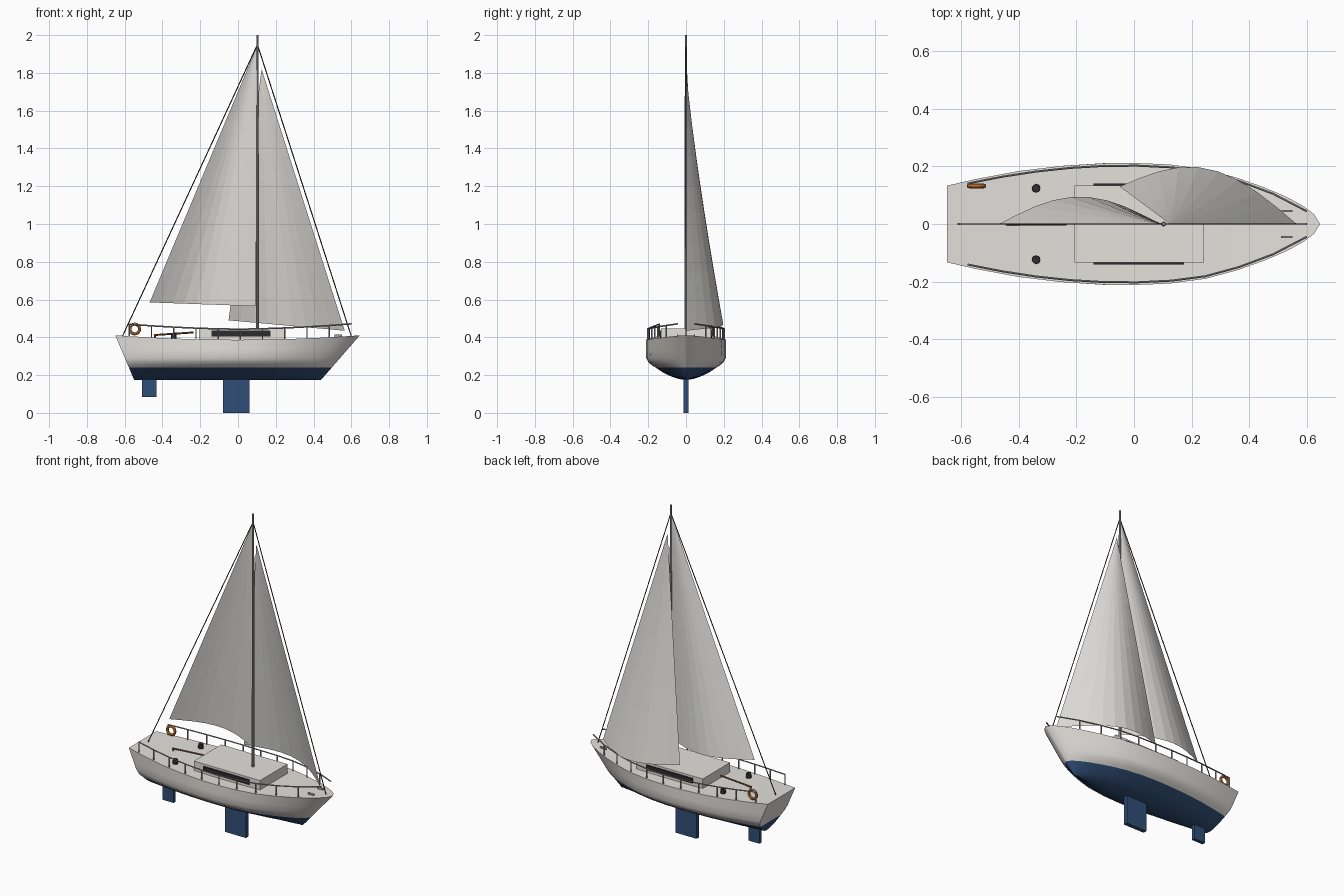
import bpy, bmesh, math
from mathutils import Vector

if "Cube" in bpy.data.objects:
    bpy.data.objects.remove(bpy.data.objects["Cube"])


def material(name, r, g, b):
    m = bpy.data.materials.new(name)
    m.use_nodes = True
    m.diffuse_color = (r, g, b, 1)
    m.node_tree.nodes["Principled BSDF"].inputs["Base Color"].default_value = (r, g, b, 1)
    return m


WHITE = material("hull_white", 0.78, 0.76, 0.72)
BLUE = material("bottom_blue", 0.03, 0.075, 0.18)
SAIL = material("sail_cloth", 0.74, 0.73, 0.70)
METAL = material("metal_grey", 0.35, 0.35, 0.35)
DARK = material("dark_fittings", 0.025, 0.025, 0.03)
ORANGE = material("buoy_orange", 0.75, 0.25, 0.05)
WOOD = material("tiller_wood", 0.25, 0.11, 0.04)


def finish(name, bm, *mats, smooth=False):
    bmesh.ops.recalc_face_normals(bm, faces=bm.faces)
    me = bpy.data.meshes.new(name)
    bm.to_mesh(me)
    bm.free()
    ob = bpy.data.objects.new(name, me)
    bpy.context.collection.objects.link(ob)
    for m in mats:
        me.materials.append(m)
    if smooth:
        bpy.ops.object.select_all(action='DESELECT')
        ob.select_set(True)
        bpy.context.view_layer.objects.active = ob
        bpy.ops.object.shade_smooth_by_angle(angle=math.radians(32))
    return ob


def box(name, lo, hi, mat):
    bm = bmesh.new()
    lo, hi = Vector(lo), Vector(hi)
    bmesh.ops.create_cube(bm, size=1)
    for v in bm.verts:
        v.co = (lo + hi) / 2 + v.co * (hi - lo)
    return finish(name, bm, mat)


def add_rod(bm, a, b, r1, r2=None, sides=8):
    a, b = Vector(a), Vector(b)
    d = b - a
    turn = d.to_track_quat('Z', 'Y').to_matrix().to_4x4()
    turn.translation = (a + b) / 2
    bmesh.ops.create_cone(bm, cap_ends=True, segments=sides, radius1=r1,
                          radius2=r1 if r2 is None else r2, depth=d.length, matrix=turn)


def rod(name, a, b, mat, r1, r2=None, sides=8):
    bm = bmesh.new()
    add_rod(bm, a, b, r1, r2, sides)
    return finish(name, bm, mat, smooth=True)


# Hull plan: deck position and half beam at each station
PLAN = [(-.65, .133), (-.55, .156), (-.4, .184), (-.25, .202), (-.1, .211), (0, .212),
        (.12, .207), (.25, .19), (.36, .16), (.45, .128), (.53, .094), (.59, .061),
        (.625, .034), (.645, .002)]
# Section: fraction of half beam and height below the deck
SECTION = [(1, .335), (.995, .29), (.94, .268), (.85, .252), (.76, .24),
           (.56, .212), (.36, .192), (.17, .179), (0, .175)]
KEEL_Z = .175


def sheer(x):
    return .387 + .024 * (x / .65) ** 2


def beam(x):
    for (x0, b0), (x1, b1) in zip(PLAN, PLAN[1:]):
        if x <= x1:
            return b0 + (b1 - b0) * (x - x0) / (x1 - x0)
    return 0


bm = bmesh.new()
rings = []
for x, b in PLAN:
    top = sheer(x)
    keel_x = -.55 + .99 * (x + .65) / 1.295
    half = [(1, top)] + SECTION
    full = [(f, z) for f, z in half] + [(-f, z) for f, z in half[-2::-1]]
    rings.append([bm.verts.new((x + (keel_x - x) * (top - z) / (top - KEEL_Z), b * f, z))
                  for f, z in full])
for r, s in zip(rings, rings[1:]):
    for i in range(len(r)):
        j = (i + 1) % len(r)
        bm.faces.new((r[i], r[j], s[j], s[i]))
# Transom and bow closed in strips so the waterline colour break stays level
for r in (rings[0], rings[-1]):
    n = len(r)
    for i in range(n // 2):
        corners = [r[i], r[i + 1], r[n - 2 - i], r[n - 1 - i]]
        bm.faces.new(list(dict.fromkeys(corners)))
for f in bm.faces:
    f.material_index = int(f.calc_center_median().z < .24)
finish("hull", bm, WHITE, BLUE, smooth=True)

# Underwater fins
box("keel", (-.08, -.012, 0), (.062, .012, .19), BLUE)
box("rudder", (-.507, -.01, .083), (-.432, .01, .2), BLUE)

# Cabin with side windows
box("cabin", (-.207, -.133, .375), (.243, .133, .448), WHITE)
for side, label in ((1, "left"), (-1, "right")):
    box(f"cabin_window_{label}", (-.14, side * .136 - .004, .405),
        (.173, side * .136 + .004, .435), DARK)

# Mast and stays
MAST_X = .103
rod("mast", (MAST_X, 0, .44), (MAST_X, 0, 2), METAL, .009, .006, 10)
rod("forestay", (MAST_X, 0, 1.95), (.6, 0, .405), DARK, .0028, sides=6)
rod("backstay", (MAST_X, 0, 1.95), (-.612, 0, .405), DARK, .0028, sides=6)


def sail(name, head, tack, clew, belly, power, n=9):
    # Triangular sheet pushed sideways, fullest at the foot
    head, tack, clew = Vector(head), Vector(tack), Vector(clew)
    bm = bmesh.new()
    tip = bm.verts.new(head)
    rows = []
    for i in range(1, n + 1):
        t = i / n
        a, b = head.lerp(tack, t), head.lerp(clew, t)
        row = []
        for j in range(n + 1):
            p = a.lerp(b, j / n)
            p.y += belly * t ** power * math.sin(math.pi * j / n)
            row.append(bm.verts.new(p))
        rows.append(row)
    for j in range(n):
        bm.faces.new((tip, rows[0][j], rows[0][j + 1]))
    for r, s in zip(rows, rows[1:]):
        for j in range(n):
            bm.faces.new((r[j], s[j], s[j + 1], r[j + 1]))
    return finish(name, bm, SAIL)


sail("mainsail", (.1, 0, 1.94), (.092, 0, .565), (-.468, 0, .585), .095, 1.2)
sail("headsail", (.125, 0, 1.82), (.565, 0, .435), (-.05, .13, .49), .127, 1.4)

# Guard rails on both sides
STEP = .1175
for side, label in ((1, "left"), (-1, "right")):
    bm = bmesh.new()
    spots = [-.575 + STEP * i for i in range(11)]
    feet = [Vector((x, side * (beam(x) - .009), sheer(x) - .005)) for x in spots]
    tops = [Vector((p.x, p.y, sheer(p.x) + .064 - .008 * (1 - abs(p.x) / .6))) for p in feet]
    for p, q in zip(feet[:-1], tops):
        add_rod(bm, p, q, .004, sides=6)
    for p, q in zip(tops, tops[1:]):
        add_rod(bm, p, q, .004, sides=6)
    finish(f"guard_rail_{label}", bm, METAL, smooth=True)

    # Winch and bow cleat
    rod(f"winch_{label}", (-.34, side * .124, .385), (-.34, side * .124, .422), DARK, .015, .014, 12)
    box(f"bow_cleat_{label}", (.51, side * .045 - .003, .4), (.55, side * .045 + .003, .414), METAL)

# Tiller and its post
rod("tiller", (-.445, 0, .412), (-.235, 0, .426), WOOD, .005)
rod("tiller_post", (-.44, 0, .385), (-.44, 0, .414), WOOD, .005)

# Life buoy hung on the stern rail
bm = bmesh.new()
loops = []
SEG, TUBE = 16, 8
for i in range(SEG):
    a = 2 * math.pi * i / SEG
    loop = []
    for j in range(TUBE):
        c = 2 * math.pi * j / TUBE
        r = .026 + .008 * math.cos(c)
        loop.append(bm.verts.new((-.547 + r * math.cos(a), .132 + .008 * math.sin(c),
                                  .444 + r * math.sin(a))))
    loops.append(loop)
for i in range(SEG):
    r, s = loops[i], loops[(i + 1) % SEG]
    for j in range(TUBE):
        k = (j + 1) % TUBE
        bm.faces.new((r[j], r[k], s[k], s[j]))
finish("life_buoy", bm, ORANGE, smooth=True)
